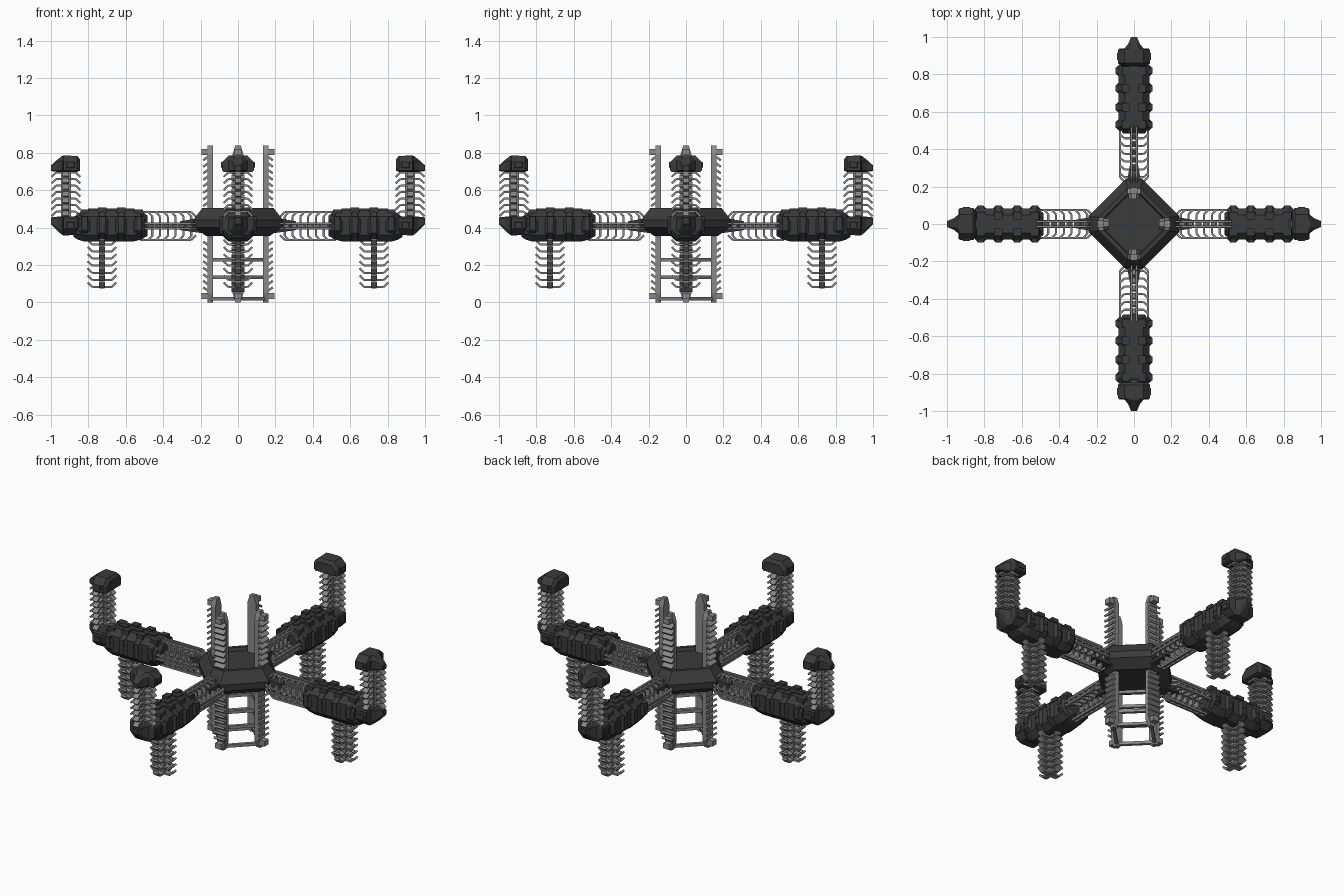
import bpy, bmesh, math
from mathutils import Vector as V, Matrix

if "Cube" in bpy.data.objects:
    bpy.data.objects.remove(bpy.data.objects["Cube"])

def material(name, c):
    m = bpy.data.materials.new(name)
    m.diffuse_color = (c, c, c, 1)
    m.use_nodes = True
    m.node_tree.nodes["Principled BSDF"].inputs["Base Color"].default_value = m.diffuse_color
    return m

DARK = material("dark hull", 0.043)
GREY = material("grey framework", 0.25)
X, Y, Z = V((1, 0, 0)), V((0, 1, 0)), V((0, 0, 1))

class Part:
    """Collects simple solids into one mesh."""
    def __init__(self, name, mat):
        self.name, self.mat, self.v, self.f = name, mat, [], []

    def skin(self, rings):
        # closed skin through rings of equal point count
        b, n = len(self.v), len(rings[0])
        for r in rings:
            self.v += [V(p) for p in r]
        for k in range(len(rings) - 1):
            for i in range(n):
                j = (i + 1) % n
                self.f.append((b + k*n + i, b + k*n + j, b + (k+1)*n + j, b + (k+1)*n + i))
        self.f.append(tuple(b + i for i in reversed(range(n))))
        self.f.append(tuple(b + (len(rings)-1)*n + i for i in range(n)))

    def bar(self, p, q, side, w, h, taper=1.0):
        # box from p to q, w wide along side and h along the third direction
        p, q = V(p), V(q)
        s = side.normalized()
        t = (q - p).normalized().cross(s)
        def ring(c, k):
            return [c + s*a*w*k/2 + t*b*h*k/2 for a, b in ((-1, -1), (1, -1), (1, 1), (-1, 1))]
        self.skin([ring(p, 1), ring(q, taper)])

    def octagon_loft(self, sections):
        # sections: x, half width, bottom z, top z, chamfer bottom, chamfer top
        rings = []
        for x, w, a, b, cb, ct in sections:
            rings.append([(x, -w + cb, a), (x, w - cb, a), (x, w, a + cb), (x, w, b - ct),
                          (x, w - ct, b), (x, -w + ct, b), (x, -w, b - ct), (x, -w, a + cb)])
        self.skin(rings)

    def ribs(self, origin, axis, u, v, first, last, count, reach=0.077):
        # crossed ribs whose tips bend back toward the root of the spine
        for i in range(count):
            c = origin + axis * (first + (last - first) * i / (count - 1))
            for d, s in ((u, v), (v, u)):
                for g in (1, -1):
                    elbow = c + d * g * (reach - 0.025)
                    self.bar(c, elbow, s, 0.034, 0.011)
                    self.bar(elbow, c + d * g * reach - axis * 0.024, s, 0.034, 0.011)

    def build(self, copies=4):
        me = bpy.data.meshes.new(self.name)
        me.from_pydata(self.v, [], self.f)
        me.materials.append(self.mat)
        bm = bmesh.new()
        bm.from_mesh(me)
        bmesh.ops.recalc_face_normals(bm, faces=bm.faces)
        bm.to_mesh(me)
        bm.free()
        for k in range(copies):
            o = bpy.data.objects.new(f"{self.name}_{k + 1}" if copies > 1 else self.name, me)
            o.matrix_world = Matrix.Rotation(k * math.pi / 2, 4, 'Z')
            bpy.context.collection.objects.link(o)

# central hub: diamond with cut corners and a sunken top panel
hub = Part("central_hub", DARK)
rings = []
for z, r, t in ((0.355, 0.17, 0.03), (0.40, 0.235, 0.045), (0.44, 0.24, 0.045), (0.505, 0.19, 0.035),
                (0.505, 0.165, 0.03), (0.485, 0.155, 0.03)):
    rings.append([(r, -t, z), (r, t, z), (t, r, z), (-t, r, z),
                  (-r, t, z), (-r, -t, z), (-t, -r, z), (t, -r, z)])
hub.skin(rings)
hub.build(1)

# tapered arm roots
root = Part("arm_root", DARK)
root.bar((0.19, 0, 0.412), (0.31, 0, 0.41), Y, 0.085, 0.085, 0.55)
root.build()

# arm truss: spine, ribs and corner-to-hub rails
truss = Part("arm_truss", GREY)
AZ = 0.408
for y in (-0.014, 0.014):
    truss.bar((0.2, y, AZ), (0.52, y, AZ), Y, 0.014, 0.036)
truss.ribs(V((0.52, 0, AZ)), -X, Y, Z, 0.02, 0.27, 7)
for d, s in ((Y, Z), (Z, Y)):
    for g in (1, -1):
        a, b, c = (V((x, 0, AZ)) + d*g*r for x, r in ((0.225, 0.05), (0.25, 0.075), (0.52, 0.075)))
        for w in (-0.013, 0.013):
            truss.bar(a + s*w, b + s*w, s, 0.011, 0.012)
            truss.bar(b + s*w, c + s*w, s, 0.011, 0.012)
truss.build()

# arm module body
body = Part("arm_module", DARK)
body.octagon_loft([(0.485, 0.06, 0.355, 0.465, 0.03, 0.03), (0.52, 0.08, 0.335, 0.49, 0.03, 0.03),
                   (0.56, 0.083, 0.325, 0.495, 0.035, 0.035), (0.82, 0.083, 0.325, 0.495, 0.035, 0.035),
                   (0.855, 0.075, 0.335, 0.475, 0.03, 0.03), (0.88, 0.06, 0.35, 0.455, 0.03, 0.03)])
body.build()

# padded bands and top blocks on the module
pads = Part("module_pads", DARK)
for x in (0.53, 0.625, 0.725, 0.82):
    end = x in (0.53, 0.82)
    top, low = (0.475, 0.345) if end else (0.488, 0.33)
    pads.octagon_loft([(x - 0.029, 0.083, low + 0.01, top - 0.01, 0.03, 0.03),
                       (x - 0.015, 0.098, low, top, 0.04, 0.04),
                       (x + 0.015, 0.098, low, top, 0.04, 0.04),
                       (x + 0.029, 0.083, low + 0.01, top - 0.01, 0.03, 0.03)])
    for g in (1, -1):
        pads.bar((x, g*0.044, 0.46), (x, g*0.044, 0.496 if end else 0.506), X, 0.05, 0.042, 0.9)
        pads.bar((x, g*0.08, 0.435), (x, g*0.1, 0.435), X, 0.036, 0.055, 0.85)
for x in (0.58, 0.675, 0.775):
    pads.bar((x, 0, 0.47), (x, 0, 0.502), X, 0.06, 0.034, 0.9)
pads.build()

# head section, also used upside down for the elbow
def cap(name, base, flip):
    part = Part(name, DARK)
    secs = []
    for x, w, h0, h1, c0, c1 in ((0.845, 0.07, 0.006, 0.067, 0.006, 0.03), (0.86, 0.085, 0, 0.085, 0.008, 0.035),
                                 (0.932, 0.085, 0, 0.087, 0.008, 0.035), (0.94, 0.05, 0, 0.085, 0.008, 0.025),
                                 (0.965, 0.03, 0, 0.066, 0.006, 0.012), (1.0, 0.016, 0.004, 0.034, 0.004, 0.004)):
        secs.append((x, w, base - h1*1.15, base - h0, c1, c0) if flip else (x, w, base + h0, base + h1, c0, c1))
    part.octagon_loft(secs)
    for g in (1, -1):
        z = base + (-0.045 if flip else 0.037)
        part.bar((0.896, g*0.08, z), (0.896, g*0.09, z), X, 0.045, 0.035, 0.85)
    part.build()

cap("tower_head", 0.698, False)
cap("arm_elbow", 0.458, True)

# upper tower carrying the head
tower = Part("upper_tower", GREY)
tower.bar((0.92, 0, 0.44), (0.92, 0, 0.72), Y, 0.026, 0.026)
for g in (1, -1):
    tower.bar((0.92 + g*0.022, 0, 0.44), (0.92 + g*0.022, 0, 0.72), Y, 0.012, 0.01)
tower.ribs(V((0.92, 0, 0.44)), Z, X, Y, 0.045, 0.255, 7)
tower.build()

# lower tower hanging under the module
lower = Part("lower_tower", GREY)
lower.bar((0.727, 0, 0.34), (0.727, 0, 0.075), Y, 0.026, 0.026)
lower.ribs(V((0.727, 0, 0.34)), -Z, X, Y, 0.03, 0.258, 7)
lower.build()

# masts through the hub: plate with pointed ends, outer fins and end lugs
mast = Part("hub_mast", GREY)
mast.skin([[(0.134, -w, z), (0.162, -w, z), (0.162, w, z), (0.134, w, z)]
           for z, w in ((0.0, 0.014), (0.05, 0.03), (0.79, 0.03), (0.84, 0.014))])
for g in (1, -1):
    for i in range(8):
        z = 0.42 + g * (0.115 + 0.035 * i)
        mast.bar((0.158, 0, z), (0.186, 0, z - g*0.02), Y, 0.07, 0.012)
    mast.bar((0.155, 0, 0.42 + g*0.385), (0.195, 0, 0.42 + g*0.385), Y, 0.04, 0.032)
mast.build()

# rungs joining neighbouring masts below the hub
rungs = Part("mast_rungs", GREY)
for z in (0.02, 0.135, 0.228):
    rungs.bar((0.15, 0, z), (0, 0.15, z), Z, 0.018, 0.018)
rungs.build()
